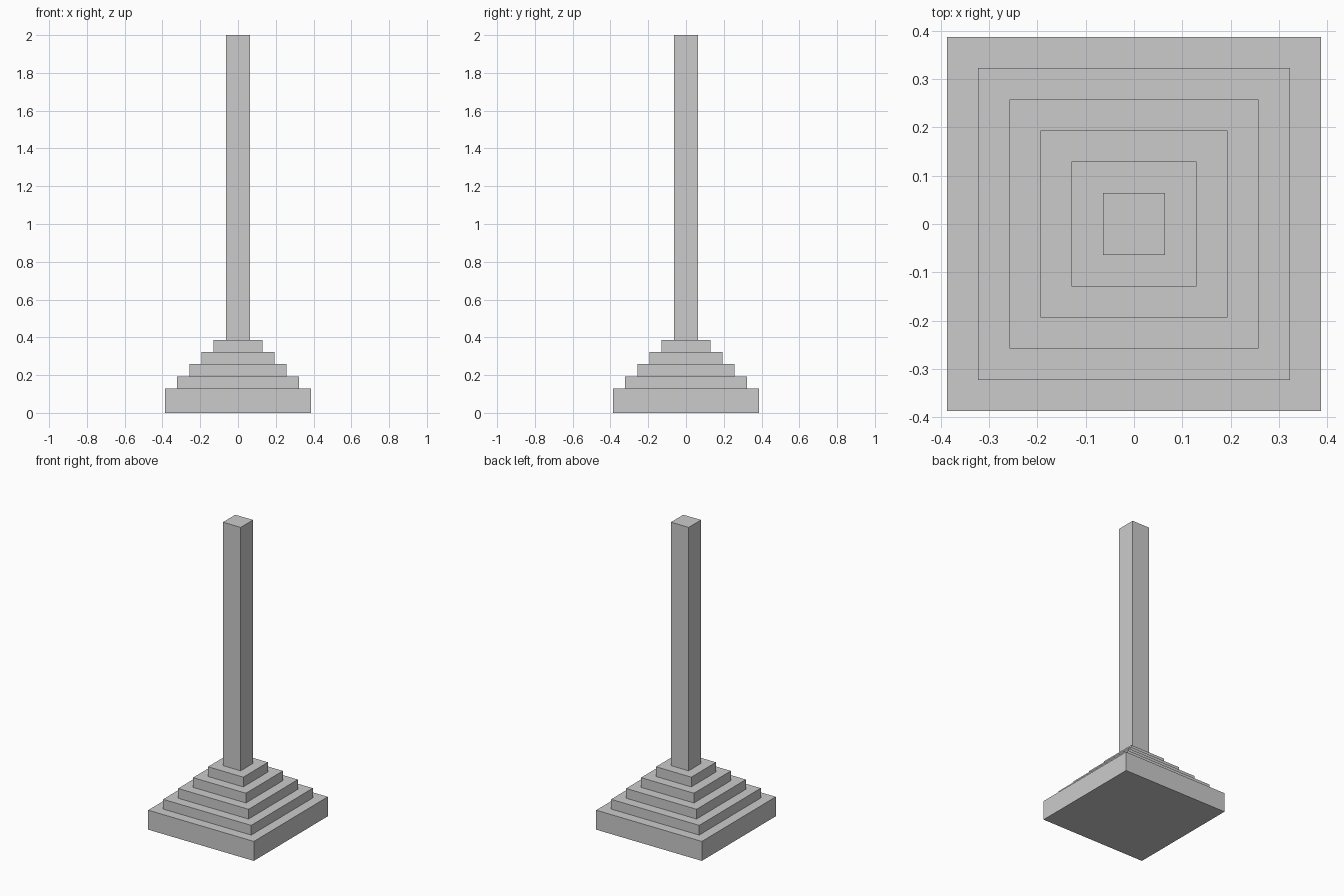
import bpy

if "Cube" in bpy.data.objects:
    bpy.data.objects.remove(bpy.data.objects["Cube"])

U = 2 / 31  # the model is laid out on a grid of 31 units in height


def block(name, half, bottom, top):
    """Square block centred on the z axis, sized in grid units."""
    bpy.ops.mesh.primitive_cube_add(size=1, location=(0, 0, (bottom + top) / 2 * U))
    obj = bpy.context.object
    obj.name = name
    obj.scale = (2 * half * U, 2 * half * U, (top - bottom) * U)
    bpy.ops.object.transform_apply(location=False, rotation=False, scale=True)
    return obj


# Thick bottom slab
block("base_slab", 6, 0, 2)

# Four steps, each one unit high and one unit further in
for i in range(4):
    block(f"step_{i + 1}", 5 - i, 2 + i, 3 + i)

# Tall square post
block("post", 1, 6, 31)
